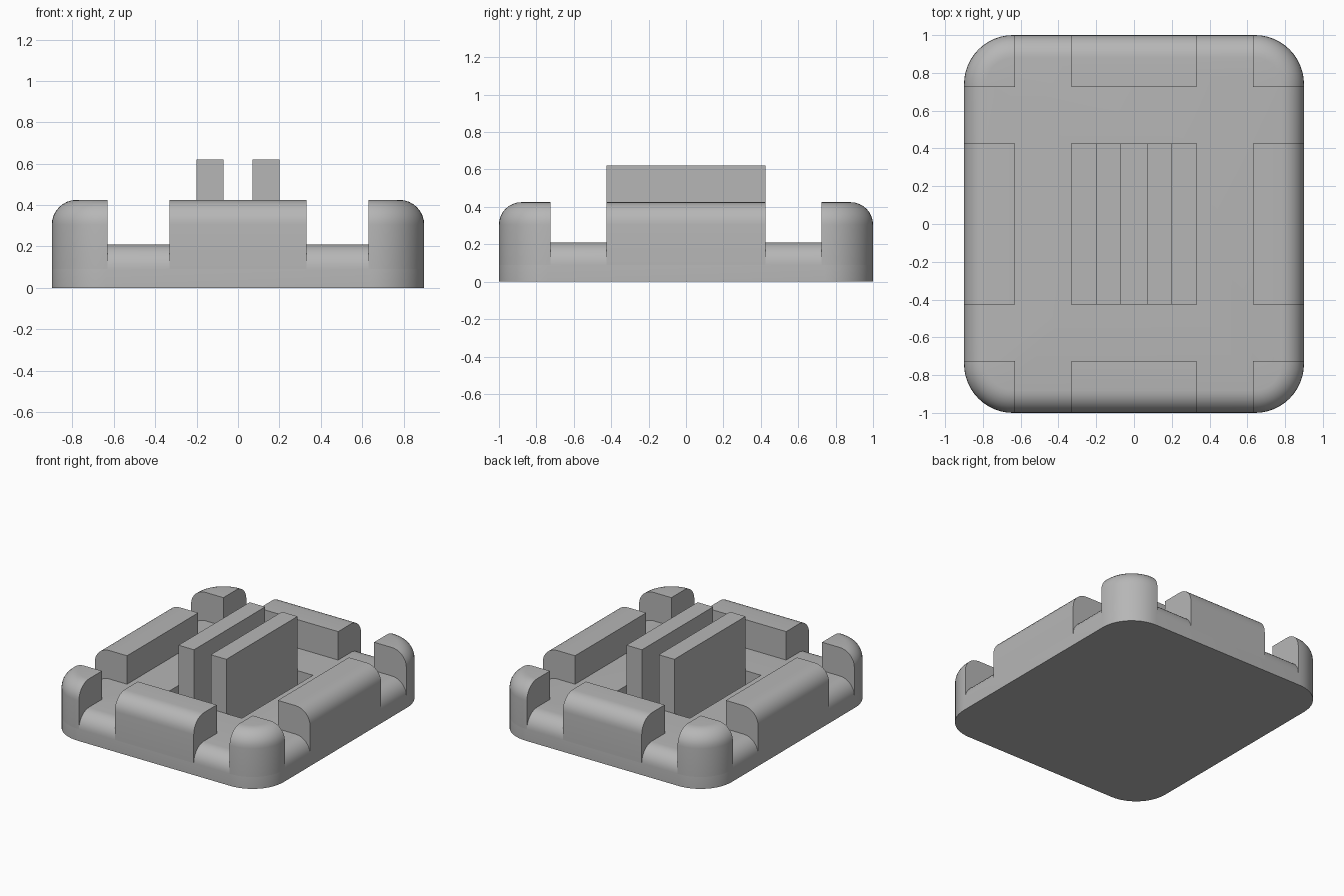
import bpy, bmesh
from math import sin, cos, pi, radians
from mathutils import Vector

old = bpy.data.objects.get("Cube")
if old:
    bpy.data.objects.remove(old, do_unlink=True)

HALF_X, HALF_Y = 0.9, 1.0
CORNER, FILLET = 0.26, 0.12
FLOOR, TOP = 0.21, 0.425

grey = bpy.data.materials.new("plain grey")
grey.use_nodes = True
grey.diffuse_color = (0.47, 0.47, 0.47, 1)
grey.node_tree.nodes["Principled BSDF"].inputs["Base Color"].default_value = grey.diffuse_color


def finish(bm, name, smooth=False):
    bmesh.ops.recalc_face_normals(bm, faces=bm.faces)
    mesh = bpy.data.meshes.new(name)
    bm.to_mesh(mesh)
    bm.free()
    mesh.materials.append(grey)
    obj = bpy.data.objects.new(name, mesh)
    bpy.context.collection.objects.link(obj)
    if smooth:
        select(obj)
        bpy.ops.object.shade_smooth_by_angle(angle=radians(35))
    return obj


def select(obj):
    bpy.ops.object.select_all(action='DESELECT')
    obj.select_set(True)
    bpy.context.view_layer.objects.active = obj


def outline(bm, inset, z, steps=12):
    """Ring of vertices around a rounded rectangle."""
    ring = []
    r = CORNER - inset
    for i, (sx, sy) in enumerate([(1, 1), (-1, 1), (-1, -1), (1, -1)]):
        for k in range(steps + 1):
            a = (i + k / steps) * pi / 2
            ring.append(bm.verts.new((sx * (HALF_X - CORNER) + r * cos(a),
                                      sy * (HALF_Y - CORNER) + r * sin(a), z)))
    return ring


def slab(bottom, top, steps=8):
    """Rounded slab with a filleted top edge."""
    bm = bmesh.new()
    rings = [outline(bm, 0, bottom)]
    for k in range(steps + 1):
        a = k / steps * pi / 2
        rings.append(outline(bm, FILLET * (1 - cos(a)), top - FILLET * (1 - sin(a))))
    for low, high in zip(rings, rings[1:]):
        n = len(low)
        for i in range(n):
            j = (i + 1) % n
            bm.faces.new((low[i], low[j], high[j], high[i]))
    bm.faces.new(rings[0][::-1])
    bm.faces.new(rings[-1])
    return bm


def slice_off(bm, point, normal):
    """Remove everything beyond a plane and cap the cut."""
    cut = bmesh.ops.bisect_plane(bm, geom=bm.verts[:] + bm.edges[:] + bm.faces[:],
                                 plane_co=point, plane_no=normal, clear_outer=True)
    edges = [e for e in cut["geom_cut"] if isinstance(e, bmesh.types.BMEdge)]
    if edges:
        bmesh.ops.edgeloop_fill(bm, edges=edges)


def box(name, lo, hi):
    bm = bmesh.new()
    bmesh.ops.create_cube(bm, size=1)
    lo, hi = Vector(lo), Vector(hi)
    bmesh.ops.scale(bm, vec=hi - lo, verts=bm.verts)
    bmesh.ops.translate(bm, vec=(lo + hi) / 2, verts=bm.verts)
    return finish(bm, name)


# Base plate with a sunken pocket in the middle
POCKET_Z = 0.1
base = finish(slab(0, FLOOR), "base_plate")
cutter = box("pocket_cutter", (-0.33, -0.425, POCKET_Z), (0.33, 0.425, 0.5))
cutter.hide_render = True
mod = base.modifiers.new("pocket", 'BOOLEAN')
mod.operation = 'DIFFERENCE'
mod.solver = 'EXACT'
mod.object = cutter
select(base)
bpy.ops.object.modifier_apply(modifier=mod.name)
bpy.data.objects.remove(cutter, do_unlink=True)
select(base)
bpy.ops.object.shade_smooth_by_angle(angle=radians(35))

# Raised rim blocks: a taller slab sliced into eight pieces
spans_x = {"right": (-1.2, -0.63), "": (-0.33, 0.33), "left": (0.63, 1.2)}
spans_y = {"front": (-1.2, -0.725), "": (-0.425, 0.425), "back": (0.725, 1.2)}
for ny, (y0, y1) in spans_y.items():
    for nx, (x0, x1) in spans_x.items():
        if not nx and not ny:
            continue
        block = slab(FLOOR - FILLET, TOP)
        for axis, low, high in ((Vector((1, 0, 0)), x0, x1), (Vector((0, 1, 0)), y0, y1)):
            slice_off(block, axis * low, -axis)
            slice_off(block, axis * high, axis)
        kind = "corner_block" if nx and ny else "side_block"
        finish(block, "_".join(p for p in (ny, nx, kind) if p), smooth=True)

# Two upright fins standing in the pocket
for side, x in (("left", 0.135), ("right", -0.135)):
    box(side + "_fin", (x - 0.065, -0.425, POCKET_Z), (x + 0.065, 0.425, 0.62))
